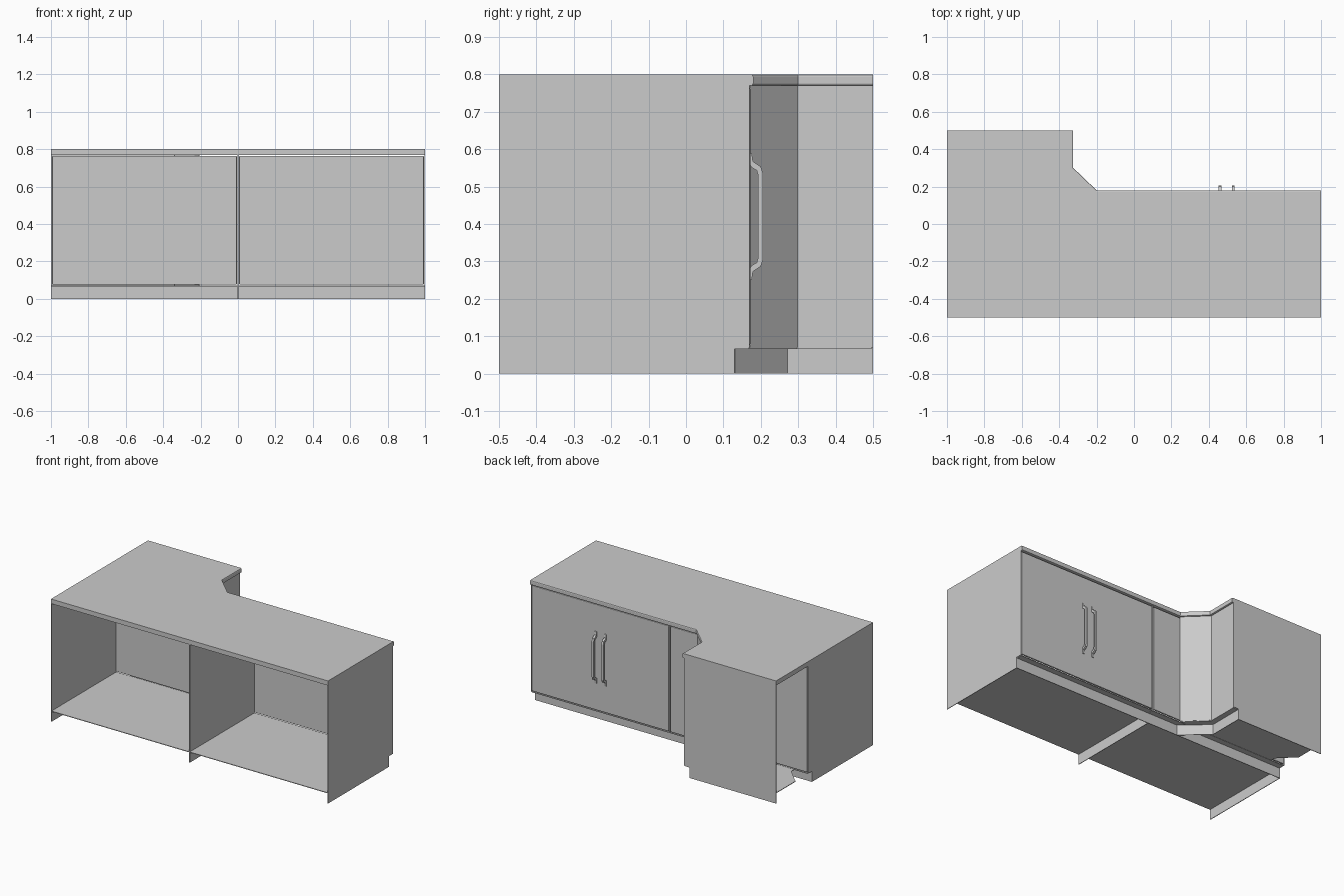
import bpy, bmesh
from mathutils import Vector

if "Cube" in bpy.data.objects:
    bpy.data.objects.remove(bpy.data.objects["Cube"], do_unlink=True)

grey = bpy.data.materials.new("plain grey")
grey.use_nodes = True
grey.diffuse_color = (0.6, 0.6, 0.6, 1)
grey.node_tree.nodes["Principled BSDF"].inputs["Base Color"].default_value = (0.6, 0.6, 0.6, 1)

T = 0.004       # sheet thickness
KICK = 0.07     # floor height
UNDER = 0.77    # underside of worktop
TOP = 0.8


def finish(name, bm):
    bmesh.ops.recalc_face_normals(bm, faces=bm.faces)
    mesh = bpy.data.meshes.new(name)
    bm.to_mesh(mesh)
    bm.free()
    mesh.materials.append(grey)
    obj = bpy.data.objects.new(name, mesh)
    bpy.context.collection.objects.link(obj)
    return obj


def prism(name, outline, axis, lo, hi, bevel=0, rounded=None):
    """Extrude a 2D outline along x, y or z; round the edges picked by a rule."""
    def place(a, b, c):
        return {"x": (c, a, b), "y": (a, c, b), "z": (a, b, c)}[axis]
    bm = bmesh.new()
    face = bm.faces.new([bm.verts.new(place(a, b, lo)) for a, b in outline])
    ext = bmesh.ops.extrude_face_region(bm, geom=[face])
    moved = [v for v in ext["geom"] if isinstance(v, bmesh.types.BMVert)]
    bmesh.ops.translate(bm, verts=moved, vec=Vector(place(0, 0, hi - lo)))
    bmesh.ops.recalc_face_normals(bm, faces=bm.faces)
    if bevel:
        edges = [e for e in bm.edges if rounded is None or rounded(e)]
        bmesh.ops.bevel(bm, geom=edges, offset=bevel, segments=2,
                        profile=0.5, affect="EDGES")
    return finish(name, bm)


def rect(a0, a1, b0, b1):
    return [(a0, b0), (a1, b0), (a1, b1), (a0, b1)]


def strip(name, path, z0, z1):
    """Thin upright sheet following a path on the floor plan."""
    bm = bmesh.new()
    cols = [[bm.verts.new((x, y, z)) for z in (z0, z1)] for x, y in path]
    for p, q in zip(cols, cols[1:]):
        bm.faces.new((p[0], q[0], q[1], p[1]))
    obj = finish(name, bm)
    mod = obj.modifiers.new("thickness", "SOLIDIFY")
    mod.thickness = T
    mod.offset = 0
    return obj


# L-shaped worktop with the free edge rounded over
def free_edge(e):
    mid = (e.verts[0].co + e.verts[1].co) / 2
    flat = abs(e.verts[0].co.z - e.verts[1].co.z) < 0.01
    return flat and mid.y > 0.1 and -0.5 < mid.x < 0.9 and mid.y < 0.49


prism("worktop", [(-1, -0.5), (1, -0.5), (1, 0.18), (-0.2, 0.18),
                  (-0.325, 0.3), (-0.325, 0.5), (-1, 0.5)],
      "z", UNDER, TOP, 0.006, free_edge)

# Upright side panels and divider, notched for the toe space
side = [(-0.5, 0), (0.13, 0), (0.13, KICK), (0.17, KICK), (0.17, UNDER), (-0.5, UNDER)]
for name, x in (("left_side", 1 - T), ("divider", -T / 2), ("right_side", -1)):
    prism(name, side, "x", x, x + T)

# End panel of the return leg
prism("return_end_panel", [(-1, 0), (-0.375, 0), (-0.375, KICK), (-0.337, KICK),
                           (-0.337, UNDER), (-1, UNDER)], "y", 0.5 - T, 0.5)

# Floors
for name, x0, x1 in (("left_floor", T / 2, 1 - T), ("right_floor", T - 1, -T / 2)):
    prism(name, rect(x0, x1, -0.5, 0.168), "z", KICK - T, KICK)
prism("return_floor", [(-1, 0.5 - T), (-1, 0.3), (-0.9, 0.2), (-0.9, 0.17),
                       (-0.206, 0.17), (-0.337, 0.297), (-0.337, 0.5 - T)],
      "z", KICK - T, KICK)

# Toe boards and the angled corner filler
strip("toe_board", [(-1, 0.128), (1 - T, 0.128)], 0, KICK)
strip("corner_toe_board", [(-0.22, 0.129), (-0.375, 0.27), (-0.375, 0.5 - T)], 0, KICK)
strip("corner_filler", [(-0.206, 0.17), (-0.339, 0.297), (-0.339, 0.5 - T)], KICK, UNDER)

# Door fronts with softened borders
for name, x0, x1 in (("left_door", 0.006, 0.994), ("right_door", -0.994, -0.006)):
    prism(name, rect(x0, x1, 0.076, 0.764), "y", 0.16, 0.172, 0.004)

# Pair of bow handles, upper half profile mirrored about the middle
outer = [(0.171, 0.59), (0.176, 0.588), (0.179, 0.567), (0.2, 0.553), (0.206, 0.535)]
inner = [(0.193, 0.53), (0.189, 0.543), (0.174, 0.552), (0.171, 0.56)]
MID = 0.42


def flip(pts):
    return [(y, 2 * MID - z) for y, z in reversed(pts)]


bow = outer + flip(outer) + flip(inner) + inner[::-1]
# order the inner return from the bottom foot back up to the top foot
bow = outer + flip(outer) + [(y, 2 * MID - z) for y, z in inner[::-1]] + inner
for name, x in (("left_handle", 0.53), ("right_handle", 0.46)):
    prism(name, bow, "x", x - 0.007, x + 0.007)
